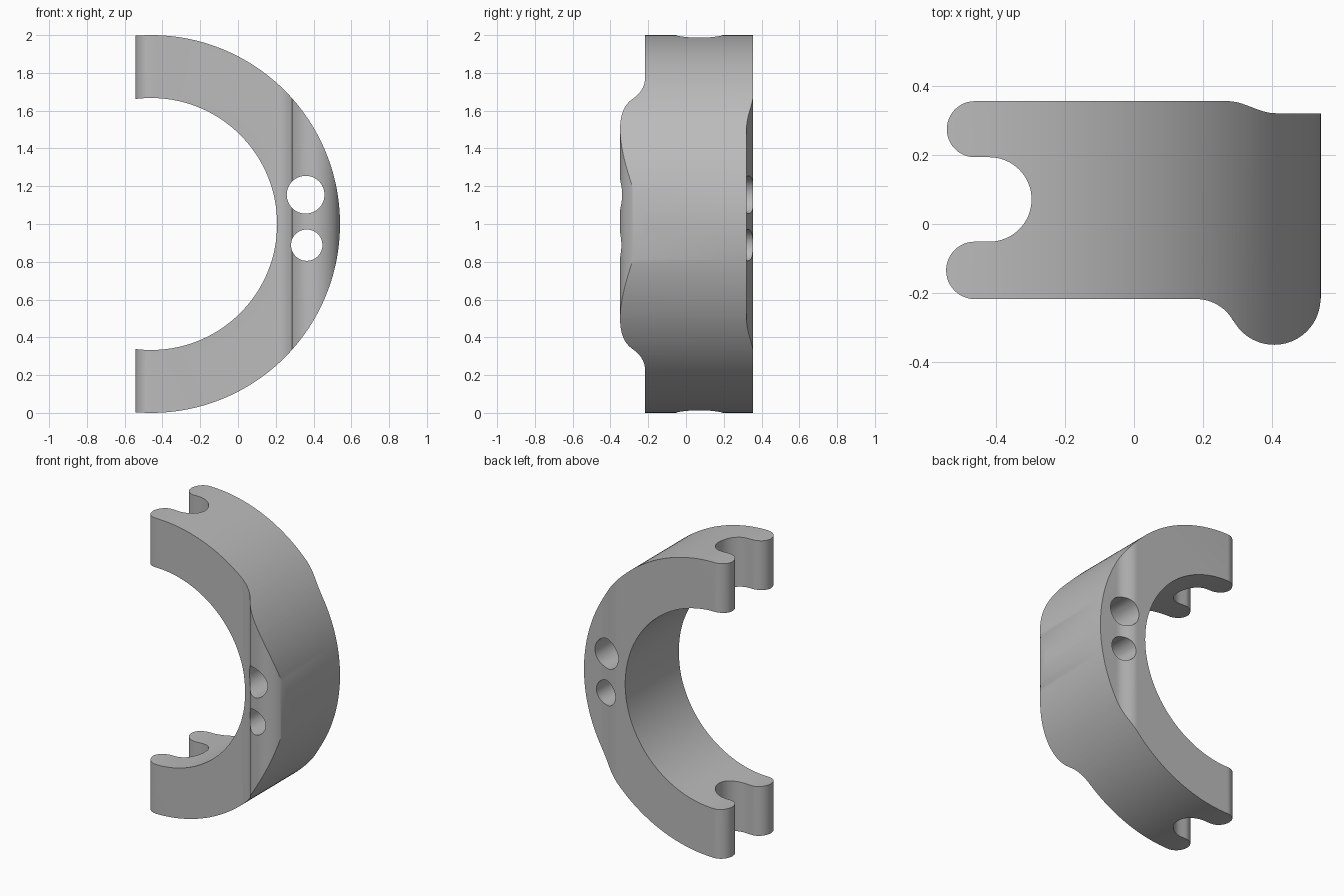
import bpy, bmesh
from math import sin, cos, pi, radians
from mathutils import Vector

if "Cube" in bpy.data.objects:
    bpy.data.objects.remove(bpy.data.objects["Cube"], do_unlink=True)

grey = bpy.data.materials.new("plain grey")
grey.use_nodes = True
colour = (0.5, 0.5, 0.5, 1)
grey.diffuse_color = colour
grey.node_tree.nodes["Principled BSDF"].inputs["Base Color"].default_value = colour


def arc(cx, cy, r, start, end, steps=24):
    """Points along an arc, angles in degrees."""
    angles = [radians(start + (end - start) * i / steps) for i in range(steps + 1)]
    return [(cx + r * cos(a), cy + r * sin(a)) for a in angles]


def extrude(name, outline, to_3d, depth):
    """Solid made by sweeping a closed flat outline along a vector."""
    bm = bmesh.new()
    face = bm.faces.new([bm.verts.new(to_3d(u, v)) for u, v in outline])
    swept = bmesh.ops.extrude_face_region(bm, geom=[face])["geom"]
    verts = [g for g in swept if isinstance(g, bmesh.types.BMVert)]
    bmesh.ops.translate(bm, verts=verts, vec=Vector(depth))
    bmesh.ops.recalc_face_normals(bm, faces=bm.faces[:])
    mesh = bpy.data.meshes.new(name)
    bm.to_mesh(mesh)
    bm.free()
    mesh.materials.append(grey)
    obj = bpy.data.objects.new(name, mesh)
    bpy.context.collection.objects.link(obj)
    return obj


def from_front(u, v):
    return (u, -1, v)


def cut(target, tool, operation):
    mod = target.modifiers.new(operation.lower(), "BOOLEAN")
    mod.operation = operation
    mod.solver = "EXACT"
    mod.object = tool
    bpy.context.view_layer.objects.active = target
    bpy.ops.object.modifier_apply(modifier=mod.name)
    bpy.data.objects.remove(tool, do_unlink=True)


# Half ring seen from the front
ring_outline = (arc(-0.46, 1, 1, -105, 105, 120)
                + arc(-0.46, 1, 0.667, 105, -105, 120))
clamp = extrude("half_ring_clamp", ring_outline, from_front, (0, 2, 0))

# Plan outline: front arm, front bulge, stepped back, back arm, slot
step = [(0.27 + 0.14 * i / 16, 0.3375 + 0.0175 * cos(pi * i / 16)) for i in range(17)]
plan = (arc(-0.46, -0.134, 0.083, 90, 270)
        + arc(0.18, -0.339, 0.122, 90, 29, 12)
        + arc(0.405, -0.215, 0.134, 209, 360, 32)
        + [(0.6, -0.215), (0.6, 0.32)]
        + step[::-1]
        + arc(-0.46, 0.274, 0.081, 90, 270)
        + arc(-0.418, 0.071, 0.122, 90, -90, 32))
block = extrude("plan_block", plan, lambda u, v: (u, v, -0.5), (0, 0, 3))
cut(clamp, block, "INTERSECT")

# Two through holes
for x, z, r in ((0.358, 1.155, 0.1), (0.364, 0.888, 0.083)):
    hole = extrude("hole_cutter", arc(x, z, r, 0, 360, 48)[:-1], from_front, (0, 2, 0))
    cut(clamp, hole, "DIFFERENCE")

bpy.ops.object.select_all(action="DESELECT")
clamp.select_set(True)
bpy.context.view_layer.objects.active = clamp
bpy.ops.object.shade_smooth_by_angle(angle=radians(30))
